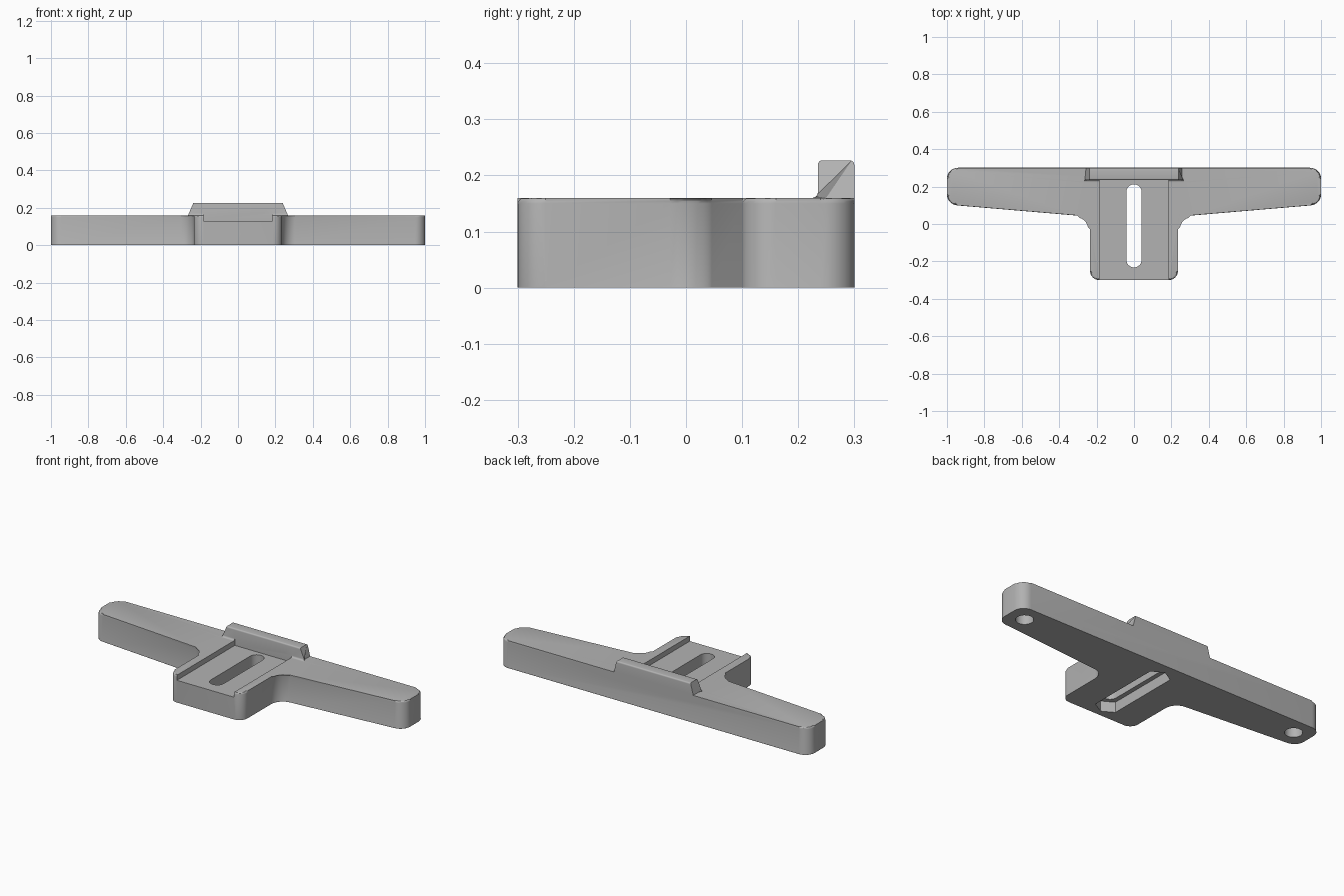
import bpy, bmesh, math
from mathutils import Vector

cube = bpy.data.objects.get("Cube")
if cube:
    bpy.data.objects.remove(cube, do_unlink=True)

grey = bpy.data.materials.new("matte grey")
grey.use_nodes = True
grey.diffuse_color = (0.45, 0.45, 0.45, 1)
grey.node_tree.nodes["Principled BSDF"].inputs["Base Color"].default_value = grey.diffuse_color


def rounded(corners, steps=8):
    """Replace every (u, v, radius) corner by a tangent arc."""
    out = []
    for i, (u, v, r) in enumerate(corners):
        p = Vector((u, v))
        if r == 0:
            out.append(p)
            continue
        a = (Vector(corners[i - 1][:2]) - p).normalized()
        b = (Vector(corners[(i + 1) % len(corners)][:2]) - p).normalized()
        half = a.angle(b) / 2
        centre = p + (a + b).normalized() * (r / math.sin(half))
        start = p + a * (r / math.tan(half)) - centre
        end = p + b * (r / math.tan(half)) - centre
        sweep = start.angle(end)
        for k in range(steps + 1):
            t = k / steps
            out.append(centre + (start * math.sin((1 - t) * sweep)
                                 + end * math.sin(t * sweep)) / math.sin(sweep))
    return out


def make_object(name, bm):
    bmesh.ops.recalc_face_normals(bm, faces=bm.faces)
    mesh = bpy.data.meshes.new(name)
    bm.to_mesh(mesh)
    bm.free()
    mesh.materials.append(grey)
    obj = bpy.data.objects.new(name, mesh)
    bpy.context.collection.objects.link(obj)
    return obj


def loft(start, end):
    """Solid between two matching loops of points."""
    bm = bmesh.new()
    a = [bm.verts.new(p) for p in start]
    b = [bm.verts.new(p) for p in end]
    bm.faces.new(a)
    bm.faces.new(b)
    for i in range(len(a)):
        bm.faces.new((a[i - 1], a[i], b[i], b[i - 1]))
    return bm


def prism(points, z0, z1):
    return loft([(p[0], p[1], z0) for p in points], [(p[0], p[1], z1) for p in points])


def circle(x, y, r, n, turn=0):
    return [(x + r * math.cos(turn + math.tau * k / n),
             y + r * math.sin(turn + math.tau * k / n)) for k in range(n)]


def combine(target, tool, operation):
    mod = target.modifiers.new(tool.name, 'BOOLEAN')
    mod.operation = operation
    mod.solver = 'EXACT'
    mod.object = tool
    bpy.context.view_layer.objects.active = target
    bpy.ops.object.modifier_apply(modifier=mod.name)
    bpy.data.objects.remove(tool, do_unlink=True)


# Winged body with softened rims
TOP = 0.16
half = [(0.235, -0.3, 0.05), (0.235, 0.04, 0.075), (1, 0.105, 0.06), (1, 0.3, 0.06)]
outline = rounded(half + [(-x, y, r) for x, y, r in reversed(half)])
bm = prism(outline, 0, TOP)
bm.edges.ensure_lookup_table()
for z, y_min, width in ((TOP, -1, 0.01), (0, -0.251, 0.006)):
    rim = [e for e in bm.edges
           if all(abs(v.co.z - z) < 1e-5 and v.co.y > y_min for v in e.verts)]
    bmesh.ops.bevel(bm, geom=rim, offset=width, segments=3, profile=0.5,
                    affect='EDGES', clamp_overlap=True)
body = make_object("winged_body", bm)

# Raised rear lip with slanted ends and a filleted foot
lip = rounded([(0.3, 0.12, 0), (0.3, 0.227, 0.008), (0.235, 0.227, 0.008),
               (0.235, TOP, 0.01), (0.22, TOP, 0), (0.22, 0.12, 0)], 4)


def lip_end(side):
    return [(side * (0.267 - 0.43 * max(0, z - TOP)), y, z) for y, z in lip]


combine(body, make_object("rear_lip", loft(lip_end(-1), lip_end(1))), 'UNION')

# Shallow channel along the stem
channel = [(-0.185, -0.4), (0.185, -0.4), (0.185, 0.235), (-0.185, 0.235)]
combine(body, make_object("channel_cutter", prism(channel, 0.13, 0.4)), 'DIFFERENCE')

# Long through slot
slot = rounded([(s * 0.041, y, 0.0409) for s, y in
                ((-1, -0.232), (1, -0.232), (1, 0.212), (-1, 0.212))])
combine(body, make_object("slot_cutter", prism(slot, -0.1, 0.3)), 'DIFFERENCE')

# Pocket with pointed ends under the slot
front, back = -0.19, 0.17
pocket = [(x, y + (front if y < 0 else back))
          for x, y in circle(0, 0, 0.077, 6, math.pi / 6)]
combine(body, make_object("pocket_cutter", prism(pocket, -0.1, 0.06)), 'DIFFERENCE')

# Blind holes under the wing tips
for side in (-1, 1):
    hole = prism(circle(side * 0.9, 0.2, 0.047, 32), -0.1, 0.1)
    combine(body, make_object("hole_cutter", hole), 'DIFFERENCE')

# Smooth the curves, keep the edges crisp
bpy.ops.object.select_all(action='DESELECT')
body.select_set(True)
bpy.context.view_layer.objects.active = body
bpy.ops.object.shade_smooth_by_angle(angle=math.radians(30))
